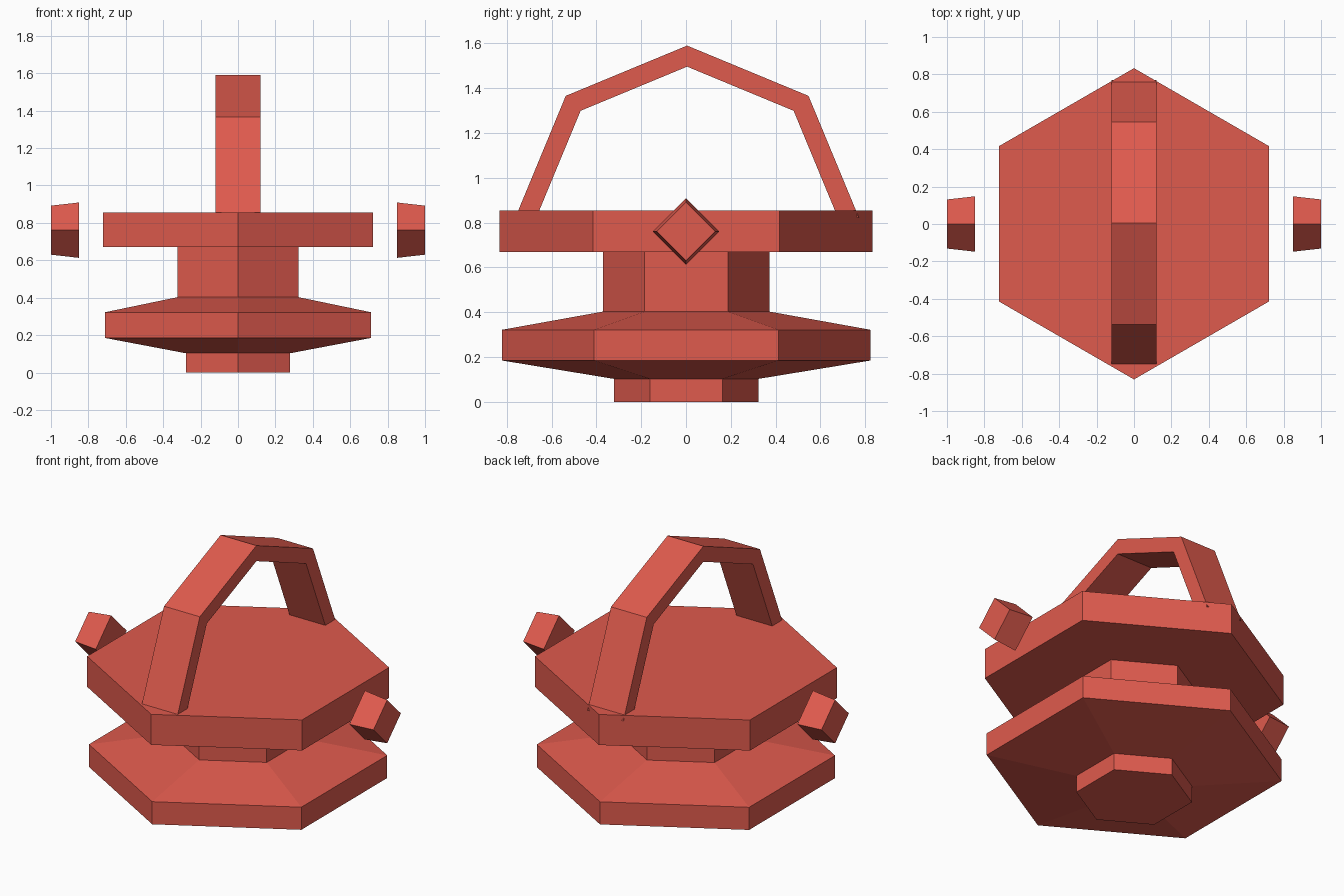
import bpy, bmesh, math

if "Cube" in bpy.data.objects:
    bpy.data.objects.remove(bpy.data.objects["Cube"])

red = bpy.data.materials.new("warm_red")
red.diffuse_color = (0.74, 0.103, 0.075, 1)
red.use_nodes = True
red.node_tree.nodes["Principled BSDF"].inputs["Base Color"].default_value = red.diffuse_color


def finish(name, bm):
    bmesh.ops.recalc_face_normals(bm, faces=bm.faces)
    mesh = bpy.data.meshes.new(name)
    bm.to_mesh(mesh)
    bm.free()
    mesh.materials.append(red)
    obj = bpy.data.objects.new(name, mesh)
    bpy.context.collection.objects.link(obj)
    return obj


def stack(name, profile, sides, place):
    """Closed solid through a list of (radius, height) polygon rings."""
    bm = bmesh.new()
    rings = []
    for r, h in profile:
        angles = [math.pi / 2 + 2 * math.pi * i / sides for i in range(sides)]
        rings.append([bm.verts.new(place(r * math.cos(a), r * math.sin(a), h)) for a in angles])
    for low, high in zip(rings, rings[1:]):
        for i in range(sides):
            j = (i + 1) % sides
            bm.faces.new((low[i], low[j], high[j], high[i]))
    bm.faces.new(rings[0][::-1])
    bm.faces.new(rings[-1])
    return finish(name, bm)


# Hexagonal body: foot, lower disc, neck and upper plate
body = [(0.322, 0), (0.322, 0.103), (0.822, 0.185), (0.822, 0.322),
        (0.372, 0.403), (0.372, 0.67), (0.832, 0.67), (0.832, 0.855)]
stack("hexagonal_body", body, 6, lambda x, y, h: (x, y + 0.001, h))

# Floating side knobs: tapered diamonds pointing outwards
for side, label in ((-1, "left"), (1, "right")):
    stack(label + "_knob", [(0.148, 0.85), (0.131, 1.0)], 4,
          lambda a, b, h: (side * h, a, b + 0.761))

# Handle: half of an octagonal ring, sunk into the plate
bm = bmesh.new()
sections = []
for k in range(5):
    a = math.pi * k / 4
    sections.append([bm.verts.new((x, 0.005 + r * math.cos(a), 0.824 + r * math.sin(a)))
                     for x, r in ((-0.12, 0.672), (0.12, 0.672), (0.12, 0.766), (-0.12, 0.766))])
for s, t in zip(sections, sections[1:]):
    for i in range(4):
        j = (i + 1) % 4
        bm.faces.new((s[i], s[j], t[j], t[i]))
bm.faces.new(sections[0])
bm.faces.new(sections[-1])
finish("handle", bm)
